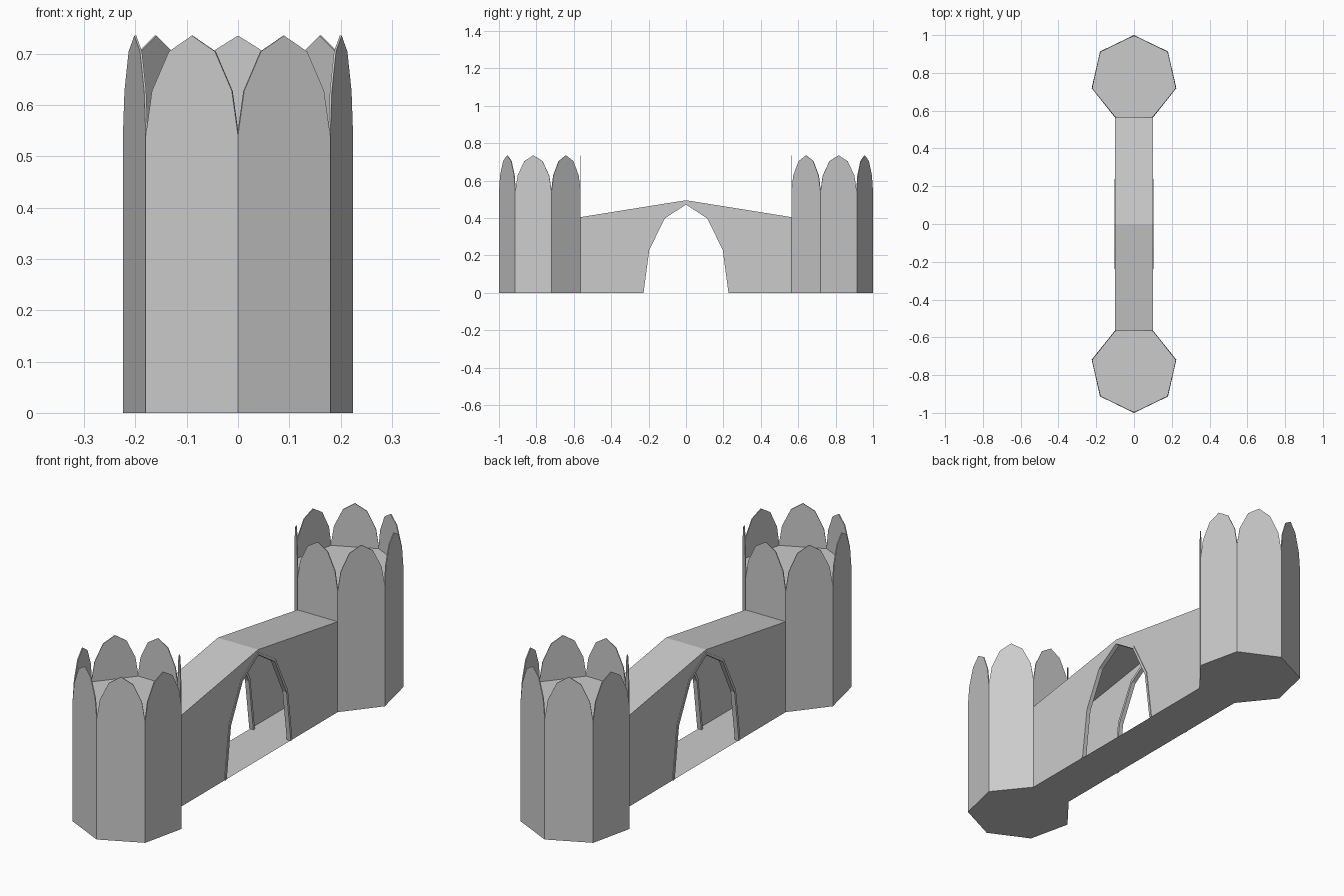
import bpy, bmesh, math

if "Cube" in bpy.data.objects:
    bpy.data.objects.remove(bpy.data.objects["Cube"])

R, CY = 0.23, 0.77            # tower radius and centre distance
WALL_TOP, TIP = 0.54, 0.735
END_Y = CY - R * math.cos(math.pi / 7)
HALF_W = R * math.sin(math.pi / 7)


def finish(name, bm, weld=True):
    if weld:
        bmesh.ops.remove_doubles(bm, verts=bm.verts, dist=1e-5)
    bmesh.ops.recalc_face_normals(bm, faces=bm.faces)
    me = bpy.data.meshes.new(name)
    bm.to_mesh(me)
    bm.free()
    ob = bpy.data.objects.new(name, me)
    bpy.context.collection.objects.link(ob)
    return ob


def face(bm, pts):
    return bm.faces.new([bm.verts.new(p) for p in pts])


def arch(half, levels):
    """Pointed arch outline, left foot to right foot, as (offset, z)."""
    right = [(half * c, z) for c, z in zip((1, 0.866, 0.5), levels)]
    return [(-a, z) for a, z in right] + [(0, levels[3])] + right[::-1]


def tower(side, label):
    ring = [(R * math.sin(i * math.tau / 7),
             side * (CY + R * math.cos(i * math.tau / 7))) for i in range(7)]
    # Seven-sided body
    bm = bmesh.new()
    base = face(bm, [(x, y, 0) for x, y in ring])
    top = bmesh.ops.extrude_face_region(bm, geom=[base], use_keep_orig=True)
    verts = [v for v in top["geom"] if isinstance(v, bmesh.types.BMVert)]
    bmesh.ops.translate(bm, verts=verts, vec=(0, 0, WALL_TOP))
    finish(label + "_tower", bm)
    # One thin pointed merlon on each side
    bm = bmesh.new()
    outline = arch(1, (WALL_TOP, 0.627, 0.704, TIP))
    for i in range(7):
        (x0, y0), (x1, y1) = ring[i], ring[(i + 1) % 7]
        mx, my = (x0 + x1) / 2, (y0 + y1) / 2
        k = 0.004 / math.hypot(mx, my - side * CY)
        nx, ny = -mx * k, -(my - side * CY) * k
        loops = [[bm.verts.new((mx + (x1 - x0) / 2 * t + nx * d,
                                my + (y1 - y0) / 2 * t + ny * d, z))
                  for t, z in outline] for d in (0, 1)]
        a, b = loops
        bm.faces.new(a)
        bm.faces.new(b[::-1])
        for j in range(len(a)):
            n = (j + 1) % len(a)
            bm.faces.new((a[j], b[j], b[n], a[n]))
    finish(label + "_tower_merlons", bm, weld=False)


tower(-1, "front")
tower(1, "back")

# Hollow bridge shell: two arched side walls, pitched roof, floor
bm = bmesh.new()
EAVE, RIDGE = 0.405, 0.495
opening = arch(0.23, (0, 0.232, 0.402, 0.476))
side_profile = ([(-END_Y, 0)] + opening +
                [(END_Y, 0), (END_Y, EAVE), (0, RIDGE), (-END_Y, EAVE)])
for x in (-HALF_W, HALF_W):
    face(bm, [(x, y, z) for y, z in side_profile])
for s in (-1, 1):
    face(bm, [(-HALF_W, 0, RIDGE), (HALF_W, 0, RIDGE),
              (HALF_W, s * END_Y, EAVE), (-HALF_W, s * END_Y, EAVE)])
stops = (-END_Y, -0.23, 0.23, END_Y)
for y0, y1 in zip(stops, stops[1:]):
    face(bm, [(-HALF_W, y0, 0), (-HALF_W, y1, 0), (HALF_W, y1, 0), (HALF_W, y0, 0)])
finish("bridge", bm)

# Slim trim around each arch opening
outer = arch(0.238, (0, 0.238, 0.41, 0.484))
inner = arch(0.227, (0, 0.229, 0.398, 0.472))
for s, label in ((-1, "left"), (1, "right")):
    bm = bmesh.new()
    sections = [[bm.verts.new(p) for p in (
        (s * 0.103, oy, oz), (s * 0.103, iy, iz),
        (s * 0.083, iy, iz), (s * 0.083, oy, oz))]
        for (oy, oz), (iy, iz) in zip(outer, inner)]
    for a, b in zip(sections, sections[1:]):
        for j in range(4):
            n = (j + 1) % 4
            bm.faces.new((a[j], a[n], b[n], b[j]))
    bm.faces.new(sections[0])
    bm.faces.new(sections[-1])
    finish(label + "_arch_trim", bm)
